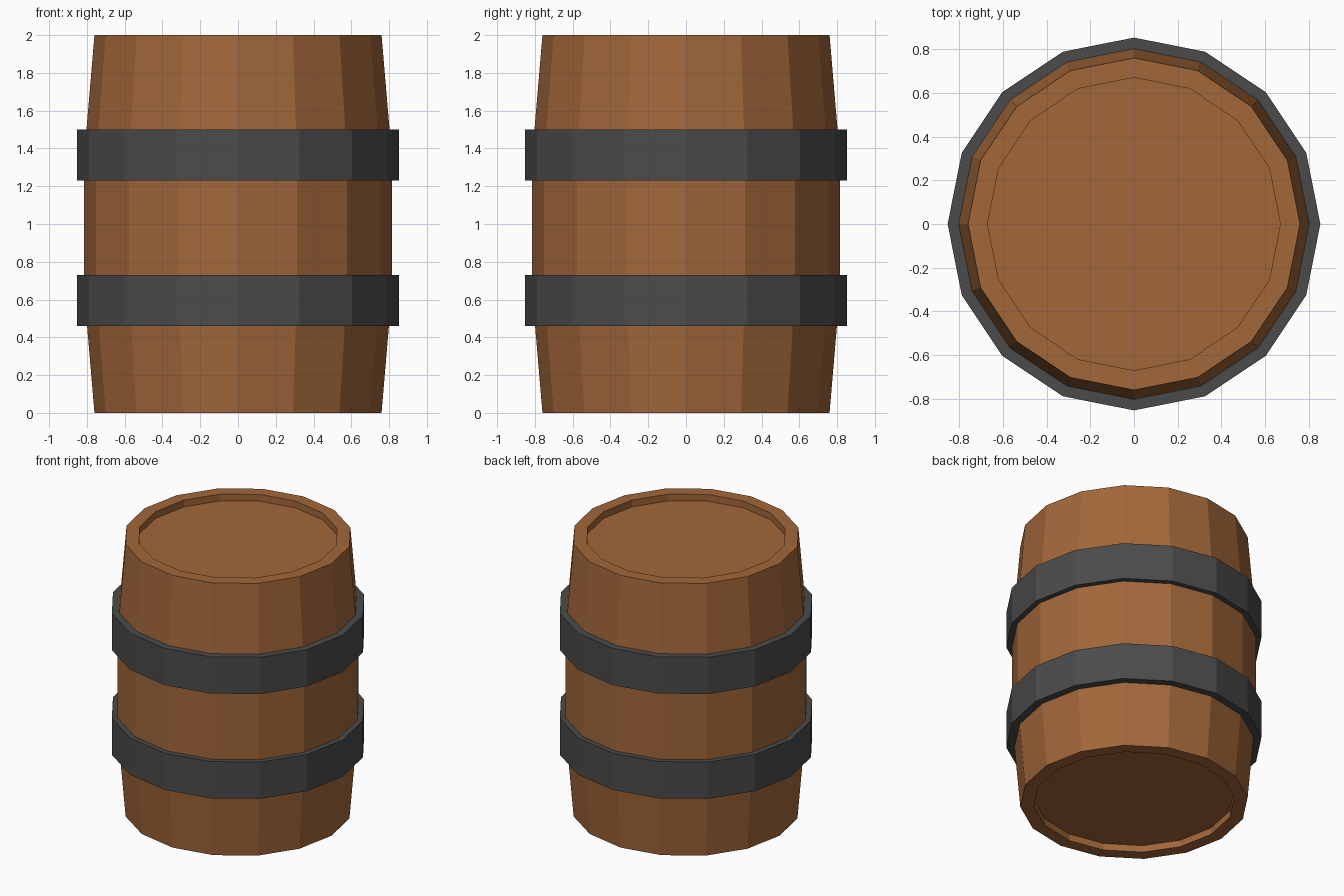
import bpy, bmesh, math

if "Cube" in bpy.data.objects:
    bpy.data.objects.remove(bpy.data.objects["Cube"])

SIDES = 16


def material(name, color):
    m = bpy.data.materials.new(name)
    m.diffuse_color = (*color, 1)
    m.use_nodes = True
    m.node_tree.nodes["Principled BSDF"].inputs["Base Color"].default_value = m.diffuse_color
    return m


def lathe(name, profile, mat, closed=False):
    """Revolve an (r, z) profile around z; open profiles get end caps."""
    bm = bmesh.new()
    rings = []
    for r, z in profile:
        rings.append([bm.verts.new((r * math.cos(math.tau * i / SIDES),
                                    r * math.sin(math.tau * i / SIDES), z))
                      for i in range(SIDES)])
    pairs = list(zip(rings, rings[1:]))
    if closed:
        pairs.append((rings[-1], rings[0]))
    else:
        bm.faces.new(rings[0][::-1])
        bm.faces.new(rings[-1])
    for a, b in pairs:
        for i in range(SIDES):
            j = (i + 1) % SIDES
            bm.faces.new((a[i], a[j], b[j], b[i]))
    bmesh.ops.recalc_face_normals(bm, faces=bm.faces)
    me = bpy.data.meshes.new(name)
    bm.to_mesh(me)
    bm.free()
    me.materials.append(mat)
    ob = bpy.data.objects.new(name, me)
    bpy.context.collection.objects.link(ob)
    return ob


wood = material("wood", (0.36, 0.135, 0.042))
iron = material("iron", (0.07, 0.07, 0.07))

# Barrel body with recessed lids at both ends
half = [(0.67, 0.05), (0.67, 0.0), (0.76, 0.0), (0.815, 0.65)]
lathe("barrel_body", half + [(r, 2 - z) for r, z in reversed(half)], wood)

# Metal hoops
for name, z0, z1 in (("lower_hoop", 0.46, 0.73), ("upper_hoop", 1.23, 1.50)):
    lathe(name, [(0.795, z0), (0.853, z0), (0.853, z1), (0.795, z1)], iron, closed=True)
